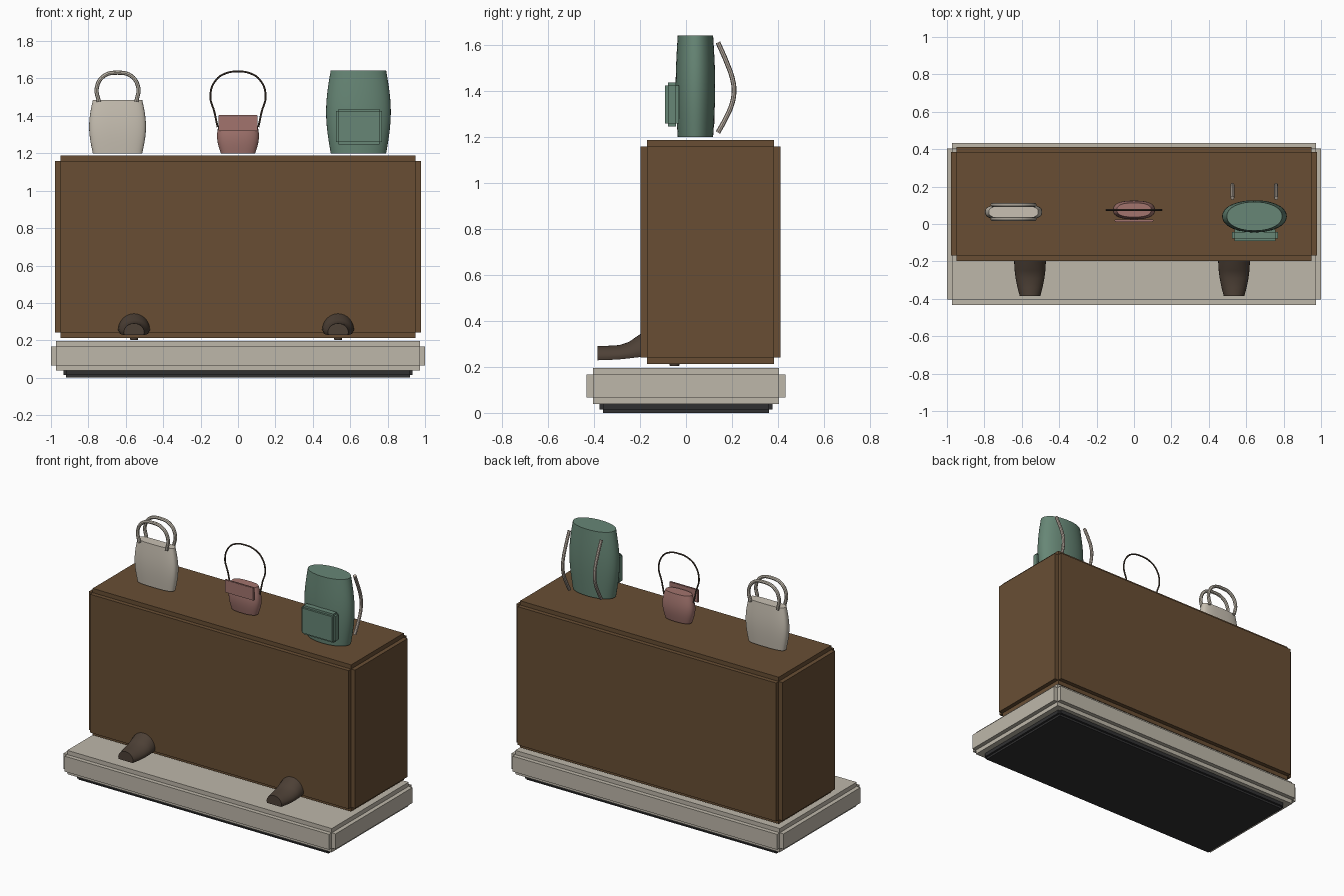
import bpy, bmesh, math

if "Cube" in bpy.data.objects:
    bpy.data.objects.remove(bpy.data.objects["Cube"])


def material(name, rgb):
    m = bpy.data.materials.new(name)
    m.diffuse_color = (*rgb, 1)
    m.use_nodes = True
    m.node_tree.nodes["Principled BSDF"].inputs["Base Color"].default_value = m.diffuse_color
    return m


WOOD = material("walnut brown", (0.138, 0.076, 0.034))
STONE = material("warm stone", (0.515, 0.475, 0.40))
BLACK = material("soft black", (0.03, 0.03, 0.031))
CREAM = material("cream leather", (0.58, 0.53, 0.45))
GREEN = material("sage green", (0.135, 0.24, 0.18))
PINK = material("dusty pink", (0.36, 0.175, 0.155))
DARK = material("dark brown leather", (0.075, 0.052, 0.037))
STRAP = material("pale beige", (0.52, 0.45, 0.385))


def finish(name, bm, mat, smooth=False):
    bmesh.ops.recalc_face_normals(bm, faces=bm.faces)
    me = bpy.data.meshes.new(name)
    bm.to_mesh(me)
    bm.free()
    ob = bpy.data.objects.new(name, me)
    bpy.context.collection.objects.link(ob)
    me.materials.append(mat)
    if smooth:
        bpy.ops.object.select_all(action='DESELECT')
        ob.select_set(True)
        bpy.context.view_layer.objects.active = ob
        bpy.ops.object.shade_smooth_by_angle(angle=math.radians(40))
    return ob


def stepped_box(name, lo, hi, step, mat):
    """Three crossed boxes, each full length along one axis: notched edges."""
    bm = bmesh.new()
    for axis in range(3):
        a = [lo[i] + (0 if i == axis else step) for i in range(3)]
        b = [hi[i] - (0 if i == axis else step) for i in range(3)]
        vs = bmesh.ops.create_cube(bm, size=1)["verts"]
        for v in vs:
            v.co = [(a[i] + b[i]) / 2 + v.co[i] * (b[i] - a[i]) for i in range(3)]
    return finish(name, bm, mat)


def loft(name, rings, mat):
    """Skin a list of equal-length closed rings and cap both ends."""
    bm = bmesh.new()
    loops = [[bm.verts.new(p) for p in r] for r in rings]
    n = len(loops[0])
    for a, b in zip(loops, loops[1:]):
        for i in range(n):
            j = (i + 1) % n
            bm.faces.new((a[i], a[j], b[j], b[i]))
    bm.faces.new(loops[0])
    bm.faces.new(loops[-1])
    return finish(name, bm, mat, True)


def spow(v, p):
    return math.copysign(abs(v) ** p, v)


def bag_body(name, cx, cy, z0, z1, ends, mid, power, mat, n=40, steps=14):
    """Barrel bag: superellipse section bulging from the ends to the middle."""
    rings = []
    for k in range(steps + 1):
        t = k / steps
        s = math.sin(math.pi * t)
        rx, ry = (ends[i] + (mid[i] - ends[i]) * s for i in range(2))
        rings.append([(cx + rx * spow(math.cos(a), power),
                       cy + ry * spow(math.sin(a), power),
                       z0 + (z1 - z0) * t)
                      for a in (2 * math.pi * i / n for i in range(n))])
    return loft(name, rings, mat)


def tube(name, pts, radius, mat):
    """Smooth round strap through the given points, as a mesh."""
    cu = bpy.data.curves.new(name, 'CURVE')
    cu.dimensions = '3D'
    cu.bevel_depth = radius
    cu.bevel_resolution = 2
    cu.resolution_u = 6
    cu.use_fill_caps = True
    sp = cu.splines.new('BEZIER')
    sp.bezier_points.add(len(pts) - 1)
    for bp, p in zip(sp.bezier_points, pts):
        bp.co = p
        bp.handle_left_type = bp.handle_right_type = 'AUTO'
    ob = bpy.data.objects.new(name, cu)
    bpy.context.collection.objects.link(ob)
    cu.materials.append(mat)
    bpy.ops.object.select_all(action='DESELECT')
    ob.select_set(True)
    bpy.context.view_layer.objects.active = ob
    bpy.ops.object.convert(target='MESH')
    bpy.ops.object.shade_smooth_by_angle(angle=math.radians(40))


def arch(half, cx, cy):
    """Mirror a half arch of (x, z) points, last one on the centre line."""
    left = [(cx - x, cy, z) for x, z in half]
    right = [(cx + x, cy, z) for x, z in half[-2::-1]]
    return left + right


# Base, plinth and cabinet
stepped_box("plinth", (-0.933, -0.376, 0), (0.933, 0.376, 0.055), 0.014, BLACK)
stepped_box("base_slab", (-1, -0.432, 0.038), (1, 0.432, 0.196), 0.028, STONE)
stepped_box("cabinet", (-0.978, -0.197, 0.213), (0.978, 0.412, 1.188), 0.028, WOOD)

# Pair of shoes poking out of the cabinet front
# sections: y, half width, bottom z, top z
SHOE = [(-0.385, 0.055, 0.229, 0.291), (-0.34, 0.067, 0.230, 0.292),
        (-0.29, 0.077, 0.233, 0.295), (-0.25, 0.082, 0.237, 0.308),
        (-0.20, 0.085, 0.243, 0.342), (-0.13, 0.078, 0.247, 0.36),
        (-0.04, 0.055, 0.25, 0.36)]
for side, cx in (("left", -0.556), ("right", 0.535)):
    rings = []
    for y, w, zb, zt in SHOE:
        dome = [(cx + w * math.cos(math.pi * i / 16), y,
                 zb + 0.012 + (zt - zb - 0.012) * math.sin(math.pi * i / 16))
                for i in range(17)]
        rings.append(dome + [(cx - w * 0.93, y, zb), (cx + w * 0.93, y, zb)])
    loft(side + "_shoe", rings, DARK)
    heel = [[(cx + r * math.cos(a), -0.05 + r * math.sin(a), z)
             for a in (2 * math.pi * i / 16 for i in range(16))]
            for z, r in ((0.203, 0.02), (0.26, 0.032))]
    loft(side + "_shoe_heel", heel, DARK)

# Cream tote with two handles
TX, TY = -0.644, 0.064
bag_body("tote_body", TX, TY, 1.2, 1.485, (0.132, 0.034), (0.152, 0.042), 0.65, CREAM)
for side, dy in (("front", -0.038), ("back", 0.038)):
    half = [(0.1, 1.475), (0.111, 1.55), (0.075, 1.612), (0, 1.631)]
    tube(side + "_tote_handle", arch(half, TX, TY + dy), 0.011, CREAM)

# Pink handbag with flap and thin strap
bag_body("handbag_body", 0, 0.075, 1.2, 1.385, (0.092, 0.038), (0.112, 0.05), 0.8, PINK)
stepped_box("handbag_flap", (-0.105, 0.012, 1.318), (0.105, 0.024, 1.405), 0.003, PINK)
tube("handbag_strap", arch([(0.109, 1.34), (0.126, 1.42), (0.148, 1.51), (0.115, 1.595),
                            (0.058, 1.63), (0, 1.637)], 0, 0.075), 0.005, DARK)

# Green backpack with front pocket and shoulder straps
bag_body("backpack_body", 0.644, 0.041, 1.2, 1.643, (0.148, 0.077), (0.173, 0.086), 0.95, GREEN)
stepped_box("backpack_pocket", (0.523, -0.091, 1.247), (0.769, -0.03, 1.438), 0.013, GREEN)
for side, x in (("left", 0.526), ("right", 0.76)):
    path = [(0.139, 1.612), (0.175, 1.53), (0.203, 1.45), (0.209, 1.40),
            (0.2, 1.345), (0.172, 1.28), (0.139, 1.22)]
    tube(side + "_backpack_strap", [(x, y, z) for y, z in path], 0.0105, STRAP)
